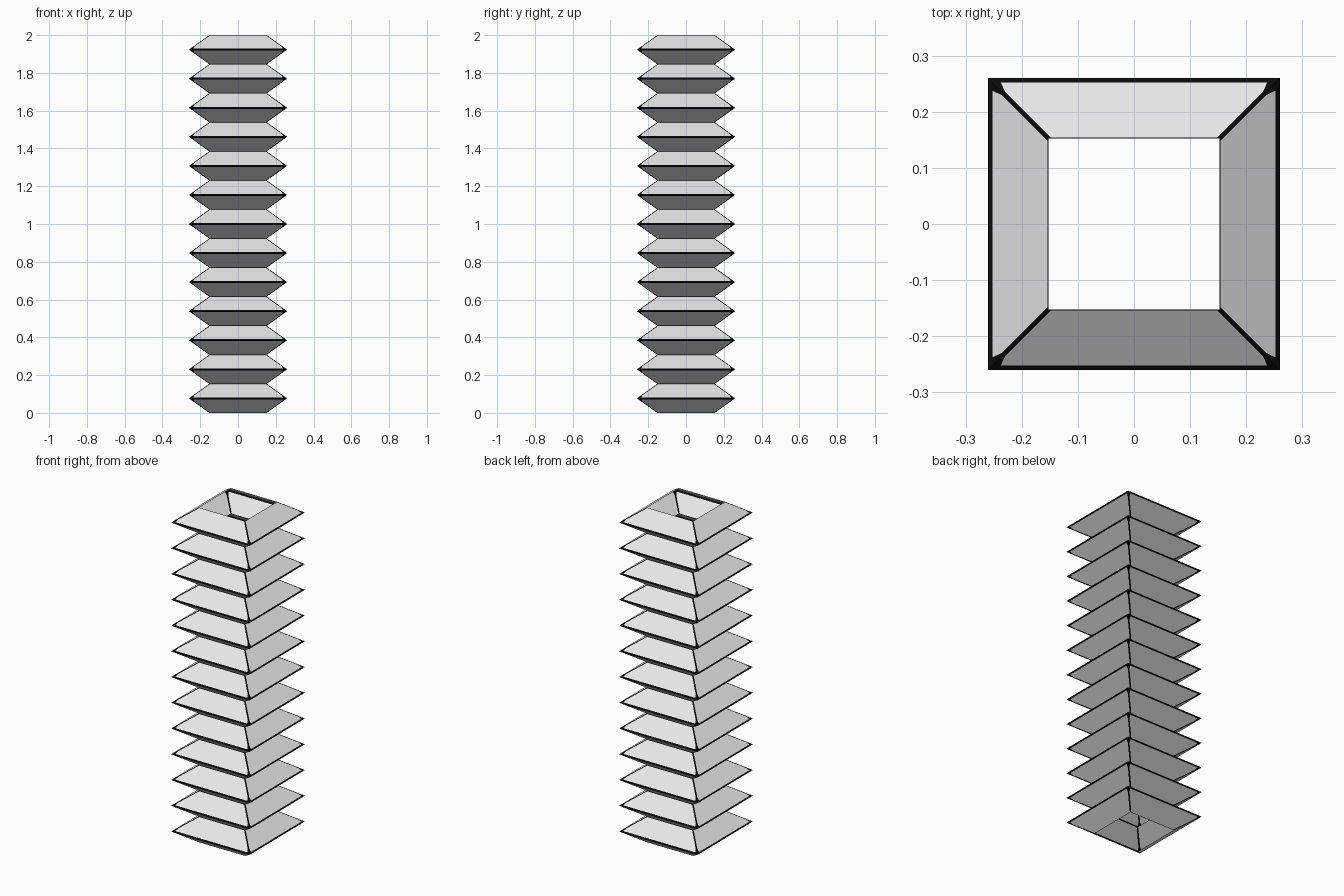
import bpy, bmesh

if "Cube" in bpy.data.objects:
    bpy.data.objects.remove(bpy.data.objects["Cube"])

PLEATS = 13
PITCH = 2.0 / PLEATS
INNER, OUTER = 0.152, 0.26      # half widths at valleys and peaks
SEAM = 0.006                    # half width of the black corner seams

# One pleat flank from valley to peak: (half width, seam width at corner)
FLANK = [(INNER, SEAM), (INNER + 0.002, SEAM), (0.236, SEAM), (0.2525, 0.015), (OUTER, 0.018)]


def ring(bm, half, seam, z):
    """Square loop: each corner has a point on both sides to bound its seam."""
    verts = []
    h, s = half, half - seam
    for c, d in ((1, 0), (0, 1), (-1, 0), (0, -1)):
        # local side runs along (-d, c), facing (c, d)
        for t in (-h, -s, s):
            verts.append(bm.verts.new((c * h - d * t, d * h + c * t, z)))
    return verts


def flat_material(name, value):
    mat = bpy.data.materials.new(name)
    mat.diffuse_color = (value, value, value, 1)
    mat.use_nodes = True
    mat.node_tree.nodes["Principled BSDF"].inputs["Base Color"].default_value = mat.diffuse_color
    return mat


# Zigzag profile: up the flank to the peak and back to the valley, per pleat
profile = [FLANK[0] + (0.0,)]
for k in range(PLEATS):
    for half, seam in FLANK[1:]:
        rise = (half - INNER) / (OUTER - INNER) * PITCH / 2
        profile.append((half, seam, k * PITCH + rise))
    for half, seam in FLANK[-2::-1]:
        rise = (half - INNER) / (OUTER - INNER) * PITCH / 2
        profile.append((half, seam, (k + 1) * PITCH - rise))

# Loft the open-ended sleeve, black on corner seams and fold edges
bm = bmesh.new()
rings = [ring(bm, *p) for p in profile]
for r, (a, b) in enumerate(zip(rings, rings[1:])):
    mean = (profile[r][0] + profile[r + 1][0]) / 2
    fold = mean > 0.2525 or mean < INNER + 0.002
    for i in range(12):
        j = (i + 1) % 12
        face = bm.faces.new((a[i], a[j], b[j], b[i]))
        face.material_index = 1 if fold or i % 3 != 1 else 0
mesh = bpy.data.meshes.new("bellows_sleeve")
bm.to_mesh(mesh)
bm.free()
mesh.materials.append(flat_material("light grey", 0.8))
mesh.materials.append(flat_material("black trim", 0.003))

sleeve = bpy.data.objects.new("bellows_sleeve", mesh)
bpy.context.collection.objects.link(sleeve)
